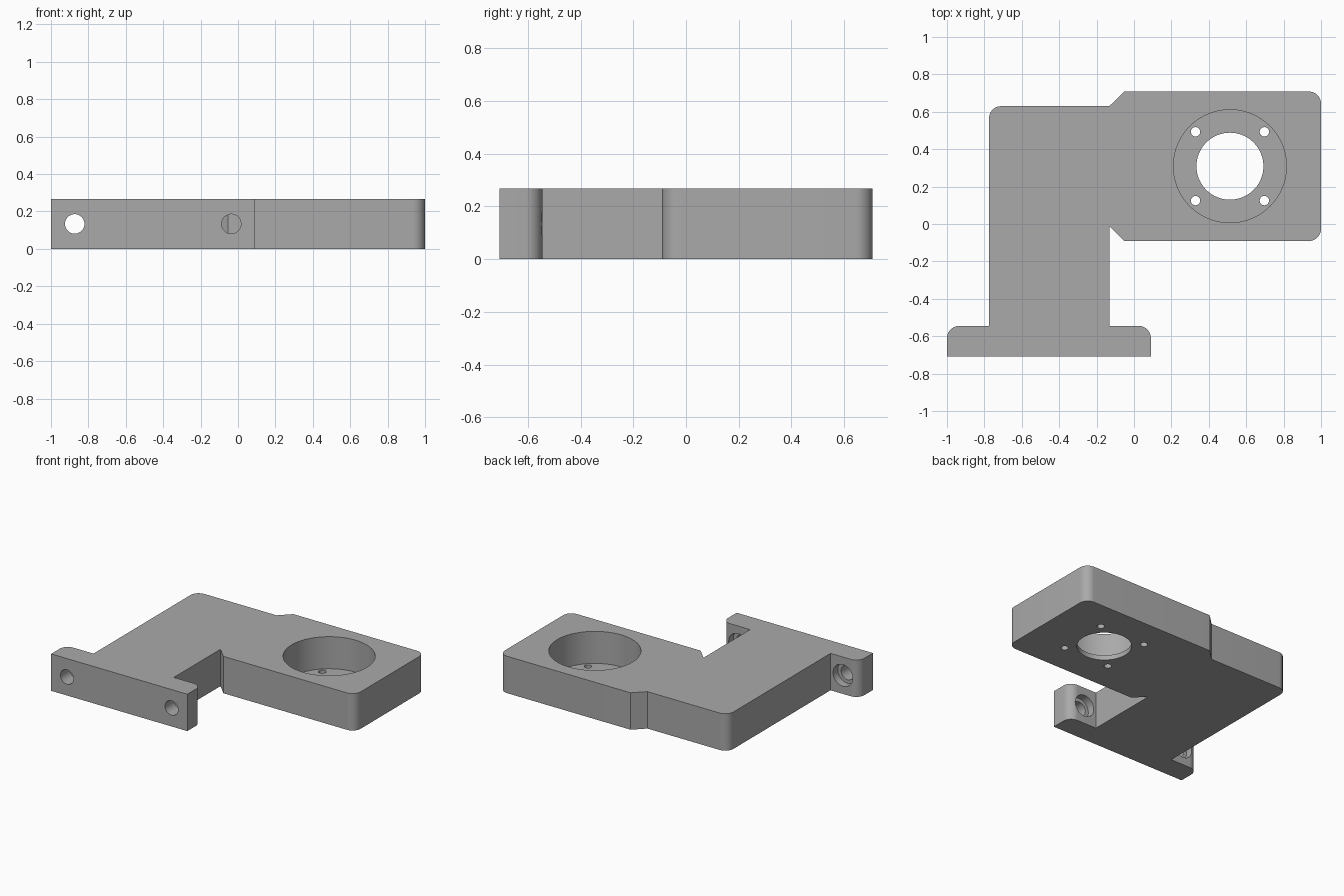
import bpy, bmesh, math
from mathutils import Vector, Matrix

if "Cube" in bpy.data.objects:
    bpy.data.objects.remove(bpy.data.objects["Cube"])

H = 0.267            # plate thickness
grey = bpy.data.materials.new("plain grey")
grey.diffuse_color = (0.4, 0.4, 0.4, 1)
grey.use_nodes = True
grey.node_tree.nodes["Principled BSDF"].inputs["Base Color"].default_value = grey.diffuse_color

# Outline seen from above: x, y, corner radius
R = 0.065
outline = [(-1, -0.708, 0), (0.09, -0.708, 0), (0.09, -0.545, R), (-0.132, -0.545, 0),
           (-0.132, -0.012, 0), (-0.053, -0.091, 0), (1, -0.091, R), (1, 0.708, R),
           (-0.053, 0.708, 0), (-0.132, 0.63, 0), (-0.775, 0.63, R), (-0.775, -0.545, 0),
           (-1, -0.545, R)]


def rounded(points, steps=12):
    """Replace right-angle corners that have a radius with arcs."""
    out = []
    for i, (x, y, r) in enumerate(points):
        p = Vector((x, y))
        if not r:
            out.append(p)
            continue
        a = (Vector(points[i - 1][:2]) - p).normalized() * r
        b = (Vector(points[(i + 1) % len(points)][:2]) - p).normalized() * r
        for k in range(steps + 1):
            t = math.pi / 2 * k / steps
            out.append(p + a * (1 - math.sin(t)) + b * (1 - math.cos(t)))
    return out


def add_object(name, bm):
    mesh = bpy.data.meshes.new(name)
    bm.to_mesh(mesh)
    bm.free()
    ob = bpy.data.objects.new(name, mesh)
    bpy.context.collection.objects.link(ob)
    return ob


def drill(target, r, start, end, segments=64):
    """Cut a round hole from start to end."""
    start, end = Vector(start), Vector(end)
    d = end - start
    bm = bmesh.new()
    m = Matrix.Translation((start + end) / 2) @ d.to_track_quat('Z', 'Y').to_matrix().to_4x4()
    bmesh.ops.create_cone(bm, cap_ends=True, segments=segments, radius1=r, radius2=r,
                          depth=d.length, matrix=m)
    cutter = add_object("hole_cutter", bm)
    cutter.hide_render = True
    mod = target.modifiers.new("hole", 'BOOLEAN')
    mod.operation, mod.solver, mod.object = 'DIFFERENCE', 'EXACT', cutter
    bpy.ops.object.modifier_apply(modifier=mod.name)
    bpy.data.objects.remove(cutter)


# Bracket body
bm = bmesh.new()
face = bm.faces.new([bm.verts.new((p.x, p.y, 0)) for p in rounded(outline)])
top = bmesh.ops.extrude_face_region(bm, geom=[face])["geom"]
bmesh.ops.translate(bm, vec=(0, 0, H), verts=[v for v in top if isinstance(v, bmesh.types.BMVert)])
bmesh.ops.recalc_face_normals(bm, faces=bm.faces)
bracket = add_object("mounting_bracket", bm)
bracket.data.materials.append(grey)
bpy.context.view_layer.objects.active = bracket
bracket.select_set(True)

# Motor pocket, shaft opening and four screw holes
cx, cy = 0.513, 0.309
drill(bracket, 0.302, (cx, cy, 0.035), (cx, cy, 0.4), 96)
drill(bracket, 0.179, (cx, cy, -0.1), (cx, cy, 0.1), 96)
for sx in (-1, 1):
    for sy in (-1, 1):
        x, y = cx + sx * 0.184, cy + sy * 0.184
        drill(bracket, 0.025, (x, y, -0.1), (x, y, 0.1), 32)

# Foot bolt holes with counterbores on the back
for x in (-0.873, -0.036):
    drill(bracket, 0.052, (x, -0.8, H / 2), (x, -0.5, H / 2))
    drill(bracket, 0.078, (x, -0.6, H / 2), (x, -0.5, H / 2))

bpy.ops.object.shade_smooth_by_angle(angle=math.radians(30))
